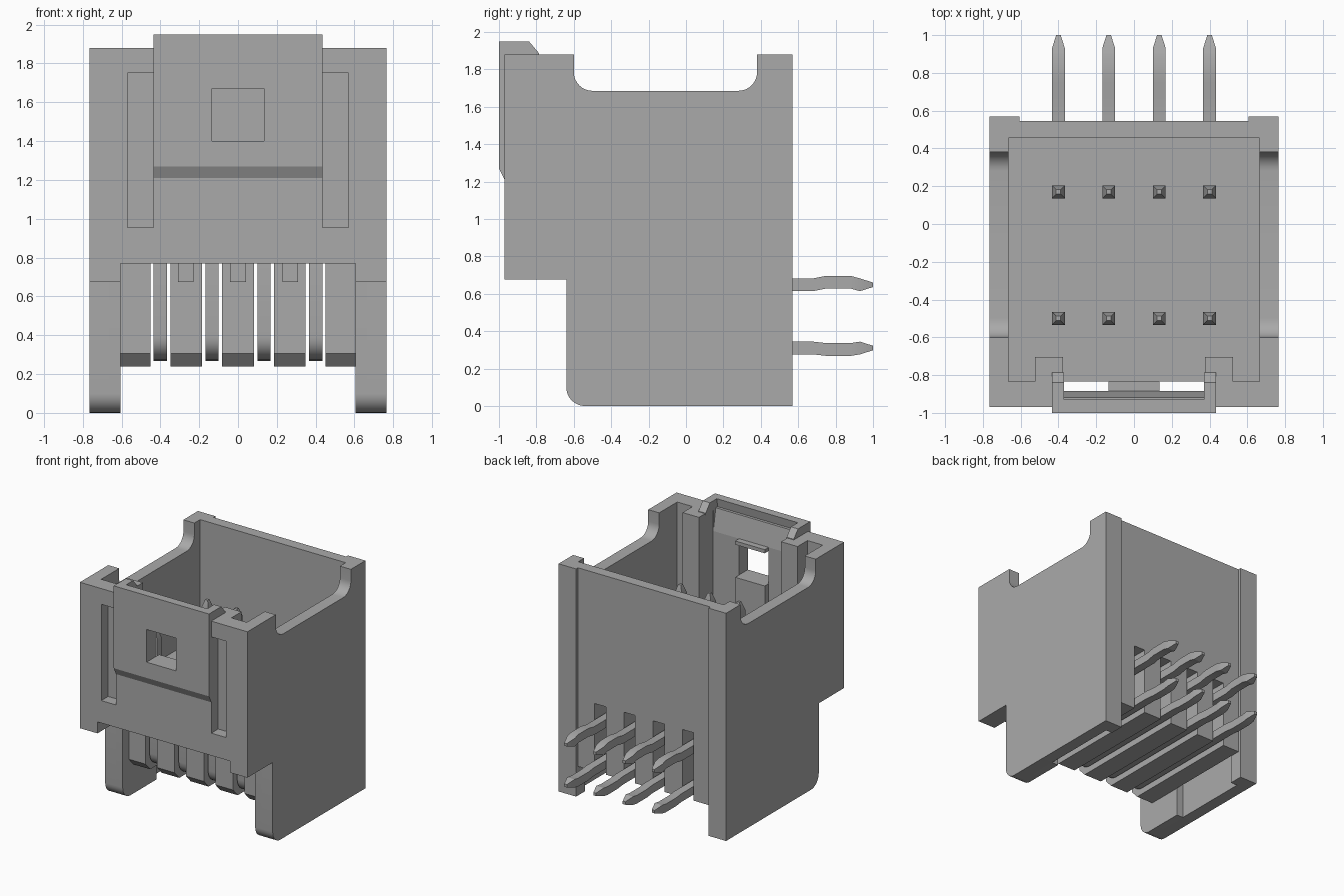
import bpy
import bmesh
import math
from mathutils import Vector

cube = bpy.data.objects.get("Cube")
if cube:
    bpy.data.objects.remove(cube)

grey = bpy.data.materials.new("neutral grey")
grey.use_nodes = True
grey.diffuse_color = (0.4, 0.4, 0.4, 1)
grey.node_tree.nodes["Principled BSDF"].inputs["Base Color"].default_value = (0.4, 0.4, 0.4, 1)


def finish(bm, name):
    bmesh.ops.recalc_face_normals(bm, faces=bm.faces)
    mesh = bpy.data.meshes.new(name)
    bm.to_mesh(mesh)
    bm.free()
    mesh.materials.append(grey)
    obj = bpy.data.objects.new(name, mesh)
    bpy.context.collection.objects.link(obj)
    return obj


def prism(name, profile, axis, lo, hi):
    """Extrude a profile: (y, z) along x, or (x, y) along z."""
    bm = bmesh.new()
    place = (lambda p, t: (t, *p)) if axis == "x" else (lambda p, t: (*p, t))
    face = bm.faces.new([bm.verts.new(place(p, lo)) for p in profile])
    new = bmesh.ops.extrude_face_region(bm, geom=[face])["geom"]
    shift = Vector(place((0, 0), hi - lo))
    bmesh.ops.translate(bm, vec=shift, verts=[v for v in new if isinstance(v, bmesh.types.BMVert)])
    return finish(bm, name)


def box(name, x, y, z):
    return prism(name, [(x[0], y[0]), (x[1], y[0]), (x[1], y[1]), (x[0], y[1])], "z", *z)


def both_sides(name, maker, lo, hi, *args):
    """Make a part on the left and its mirror on the right."""
    return [maker("left_" + name, lo, hi, *args), maker("right_" + name, -hi, -lo, *args)]


def side_box(name, lo, hi, y, z):
    return box(name, (lo, hi), y, z)


def side_prism(name, lo, hi, profile):
    return prism(name, profile, "x", lo, hi)


def fillet(corner, before, after, r=0.1, n=8):
    """Round a right-angled corner between two unit directions."""
    c, a, b = Vector(corner), Vector(before), Vector(after)
    centre = c + r * (a + b)
    angles = [math.pi / 2 * i / n for i in range(n + 1)]
    return [tuple(centre - r * (b * math.cos(t) + a * math.sin(t))) for t in angles]


def cut(obj, cutter):
    mod = obj.modifiers.new("cut", "BOOLEAN")
    mod.operation = "DIFFERENCE"
    mod.solver = "EXACT"
    mod.object = cutter
    bpy.context.view_layer.objects.active = obj
    bpy.ops.object.modifier_apply(modifier=mod.name)
    bpy.data.objects.remove(cutter)


def smooth(obj):
    bpy.ops.object.select_all(action="DESELECT")
    obj.select_set(True)
    bpy.context.view_layer.objects.active = obj
    bpy.ops.object.shade_smooth_by_angle(angle=math.radians(20))


# Side walls with a rounded dip in the top edge
foot = fillet((-0.64, 0), (0, 1), (1, 0))
wall = [(0.57, 0), (0.57, 1.88), (0.38, 1.88)]
wall += fillet((0.38, 1.685), (0, 1), (-1, 0)) + fillet((-0.6, 1.685), (1, 0), (0, 1))
wall += [(-0.6, 1.88), (-0.97, 1.88), (-0.97, 0.675), (-0.64, 0.675)] + foot
for o in both_sides("side_wall", side_prism, 0.665, 0.765, wall):
    smooth(o)

# Thick front legs and rear corner strips
leg = [(-0.2, 0), (-0.2, 0.8), (-0.64, 0.8)] + foot
for o in both_sides("front_leg", side_prism, 0.605, 0.665, leg):
    smooth(o)
both_sides("rear_strip", side_box, 0.605, 0.665, (0.455, 0.57), (0, 1.88))
both_sides("front_corner", side_box, 0.605, 0.665, (-0.97, -0.64), (0.675, 0.77))

# Back wall and cavity floor
box("back_wall", (-0.605, 0.605), (0.455, 0.545), (0.8, 1.88))
box("floor", (-0.665, 0.665), (-0.835, 0.455), (0.8, 0.92))

# Front wall with inner pillars, side recesses, latch window and lead-in slope
half = [(0.665, -0.97), (0.665, -0.835), (0.525, -0.835), (0.525, -0.705),
        (0.375, -0.705), (0.375, -0.885), (0.135, -0.885), (0.135, -0.835)]
front = prism("front_wall", half + [(-x, y) for x, y in reversed(half)], "z", 0.77, 1.88)
for s in both_sides("recess_cutter", side_box, 0.435, 0.57, (-1.1, -0.88), (0.955, 1.75)):
    cut(front, s)
slope = [(-0.93, 1.95), (-0.885, 1.7), (-0.8, 1.7), (-0.8, 2), (-0.93, 2)]
cut(front, prism("slope_cutter", slope, "x", -0.37, 0.37))
window = ((-0.135, 0.135), (-1.1, -0.6), (1.4, 1.67))
cut(front, box("window_cutter", *window))

# Raised latch plate and its side arms
plate = prism("latch_plate", [(-1, 1.95), (-0.93, 1.95), (-0.95, 1.82), (-0.95, 1.21),
                              (-0.97, 1.21), (-1, 1.27)], "x", -0.435, 0.435)
cut(plate, box("window_cutter", *window))
arm = [(-0.94, 1.87), (-0.785, 1.87), (-0.785, 1.885), (-0.84, 1.95), (-0.94, 1.95)]
both_sides("latch_arm", side_prism, 0.37, 0.435, arm)

# Base ribs, separated by the contact slots
columns = [-0.4, -0.134, 0.134, 0.4]
edges = [-0.605] + [c + s for c in columns for s in (-0.052, 0.052)] + [0.605]
rib = [(0.545, 0.24), (0.545, 0.8), (-0.56, 0.8), (-0.56, 0.305), (-0.5, 0.24)]
for i in range(5):
    prism(f"base_rib_{i + 1}", rib, "x", edges[2 * i], edges[2 * i + 1])
for i, x in enumerate((-0.27, 0, 0.27)):
    box(f"front_nub_{i + 1}", (x - 0.04, x + 0.04), (-0.7, -0.56), (0.675, 0.8))


def pin(name, x, y, z, bump):
    """Sweep a square section up from the tail, round the bend and to the tip."""
    w = 0.034
    path = [(1, z, 0.012), (0.93, z, w), (0.88, z + bump, w), (0.75, z + bump, w), (0.68, z, w)]
    r = 0.08
    for i in range(7):
        t = math.pi / 2 * i / 6
        path.append((y + r - r * math.sin(t), z + r - r * math.cos(t), w))
    path += [(y, 1.33, w), (y, 1.4, 0.012)]
    bm = bmesh.new()
    rings = []
    for i, (py, pz, h) in enumerate(path):
        a, b = path[max(i - 1, 0)], path[min(i + 1, len(path) - 1)]
        d = Vector((b[0] - a[0], b[1] - a[1])).normalized()
        if i < 5:
            d = Vector((-1, 0))
        side = Vector((-d.y, d.x)) * h
        rings.append([bm.verts.new((x + sx * h, py + s * side.x, pz + s * side.y))
                      for sx, s in ((-1, -1), (1, -1), (1, 1), (-1, 1))])
    for p, q in zip(rings, rings[1:]):
        for k in range(4):
            bm.faces.new((p[k], p[(k + 1) % 4], q[(k + 1) % 4], q[k]))
    bm.faces.new(rings[0])
    bm.faces.new(rings[-1])
    smooth(finish(bm, name))


# Two rows of bent contact pins
for i, x in enumerate(columns):
    pin(f"upper_pin_{i + 1}", x, 0.17, 0.648, 0.014)
    pin(f"lower_pin_{i + 1}", x, -0.5, 0.31, -0.008)
